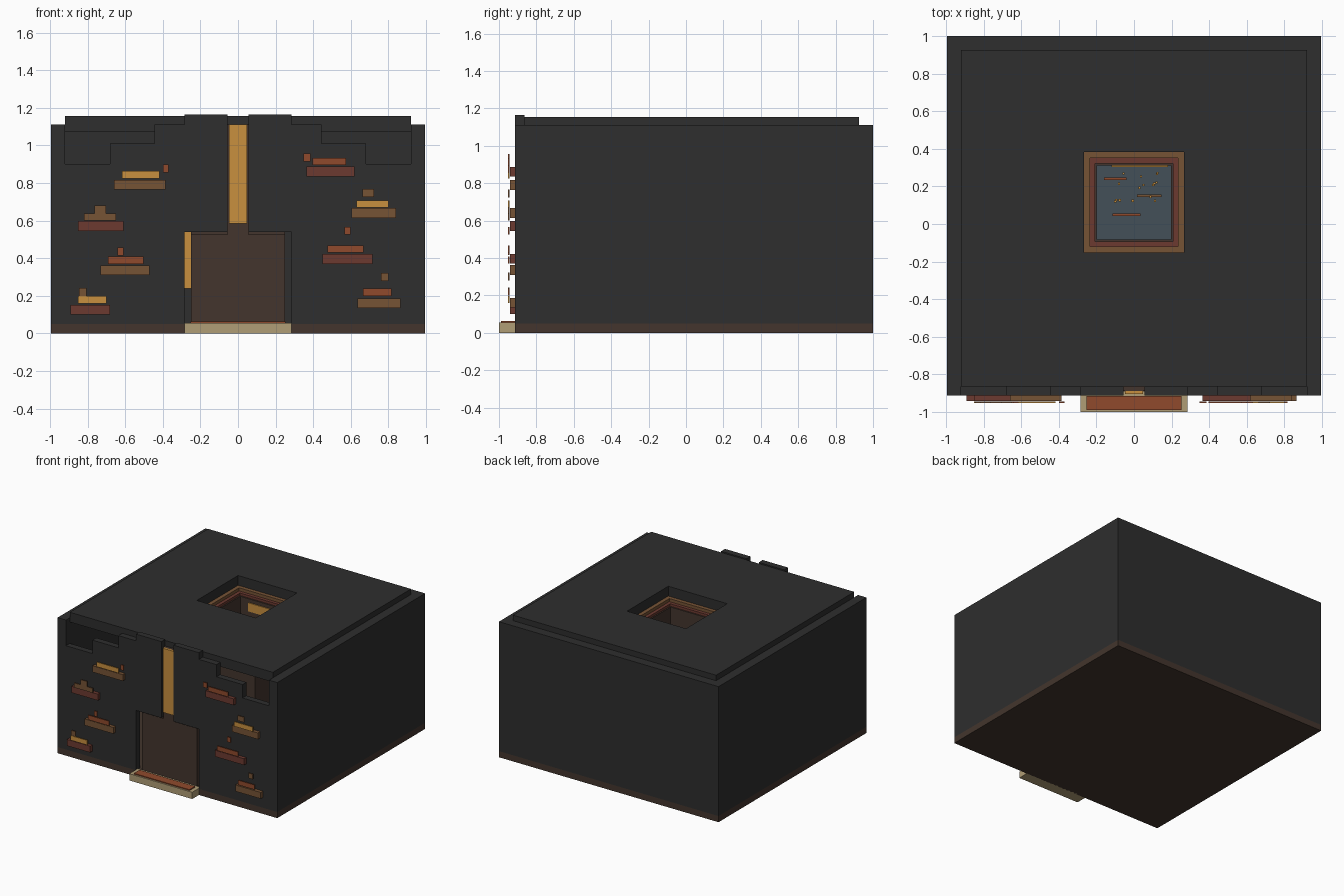
import bpy
import bmesh
import random

random.seed(4)
old = bpy.data.objects.get("Cube")
if old:
    bpy.data.objects.remove(old, do_unlink=True)


def material(name, hex_colour):
    """Flat material from an sRGB hex string, stored as linear values."""
    srgb = [int(hex_colour[i:i + 2], 16) / 255 for i in (0, 2, 4)]
    linear = [c / 12.92 if c < 0.04 else ((c + 0.055) / 1.055) ** 2.4 for c in srgb]
    mat = bpy.data.materials.new(name)
    mat.use_nodes = True
    mat.diffuse_color = (*linear, 1)
    mat.node_tree.nodes["Principled BSDF"].inputs["Base Color"].default_value = (*linear, 1)
    return mat


charcoal = material("charcoal", "2e2e2e")
umber = material("umber", "43352d")
amber = material("amber", "c8903f")
brick_red = material("brick_red", "6c3a30")
rust = material("rust", "904a2c")
timber = material("timber", "765335")
sandstone = material("sandstone", "b09d76")
slate_blue = material("slate_blue", "435058")


def finish(name, bm, mat, mirror=False):
    bmesh.ops.recalc_face_normals(bm, faces=bm.faces)
    mesh = bpy.data.meshes.new(name)
    bm.to_mesh(mesh)
    bm.free()
    mesh.materials.append(mat)
    obj = bpy.data.objects.new(name, mesh)
    bpy.context.collection.objects.link(obj)
    if mirror:
        obj.modifiers.new("mirror", "MIRROR").use_mirror_merge = False
    return obj


def add_box(bm, xs, ys, zs):
    cube = bmesh.ops.create_cube(bm, size=1)
    for v in cube["verts"]:
        for axis, (low, high) in enumerate((xs, ys, zs)):
            v.co[axis] = high if v.co[axis] > 0 else low


def box(name, xs, ys, zs, mat):
    bm = bmesh.new()
    add_box(bm, xs, ys, zs)
    return finish(name, bm, mat)


def extrude(name, corners, offset, mat, mirror=False):
    """Extrude a closed polygon of 3D corners along an offset."""
    bm = bmesh.new()
    face = bm.faces.new([bm.verts.new(c) for c in corners])
    moved = bmesh.ops.extrude_face_region(bm, geom=[face], use_keep_orig=True)
    new_verts = [g for g in moved["geom"] if isinstance(g, bmesh.types.BMVert)]
    bmesh.ops.translate(bm, verts=new_verts, vec=offset)
    return finish(name, bm, mat, mirror)


def ring(name, outer, inner, zs, mat):
    """Rectangular frame; outer and inner are (x0, x1, y0, y1)."""
    bm = bmesh.new()
    loops = []
    for rect, z in ((outer, zs[0]), (outer, zs[1]), (inner, zs[1]), (inner, zs[0])):
        x0, x1, y0, y1 = rect
        loops.append([bm.verts.new((x, y, z))
                      for x, y in ((x0, y0), (x1, y0), (x1, y1), (x0, y1))])
    for i in range(4):
        a, b = loops[i], loops[(i + 1) % 4]
        for j in range(4):
            k = (j + 1) % 4
            bm.faces.new((a[j], a[k], b[k], b[j]))
    return finish(name, bm, mat)


HALF = 0.995       # half width of the building
INNER = 0.92       # half width between the side walls
FRONT = -0.913     # front face
BEHIND = -0.863    # back of the front wall
BASE = 0.05        # top of the plinth
WALL_TOP = 1.11

# Plinth, and side and back walls as one U-shaped shell
box("plinth", (-HALF, HALF), (FRONT, 1), (0, BASE), umber)
shell = [(-HALF, BEHIND), (-HALF, 1), (HALF, 1), (HALF, BEHIND),
         (INNER, BEHIND), (INNER, 0.925), (-INNER, 0.925), (-INNER, BEHIND)]
extrude("outer_walls", [(x, y, BASE) for x, y in shell], (0, 0, WALL_TOP - BASE), charcoal)

# Front wall: stepped notches above, half a doorway and half a slot
facade = [(0.285, BASE), (HALF, BASE), (HALF, WALL_TOP), (INNER, WALL_TOP),
          (INNER, 0.9), (0.68, 0.9), (0.68, 1.01), (0.445, 1.01),
          (0.445, WALL_TOP), (0.285, WALL_TOP), (0.285, 1.165),
          (0.055, 1.165), (0.055, 0.54), (0.285, 0.54)]
extrude("front_wall", [(x, FRONT, z) for x, z in facade],
        (0, BEHIND - FRONT, 0), charcoal, mirror=True)


# Roof slab with its square skylight, frames and the shaft beneath
def square(r, centre=0.115):
    return (-r, r, centre - r, centre + r)


ring("roof", (-INNER, INNER, BEHIND, 0.925), square(0.267), (1.075, 1.155), charcoal)
ring("skylight_outer_frame", square(0.28), square(0.235), (1.04, 1.075), timber)
ring("skylight_inner_frame", square(0.24), square(0.208), (1.02, 1.05), brick_red)
ring("shaft_walls", square(0.25), square(0.197), (BASE, 1.03), umber)
box("shaft_pool", (-0.2, 0.2), (-0.085, 0.315), (BASE, 0.07), slate_blue)
box("shaft_light", (-0.12, 0.18), (0.304, 0.312), (0.93, 1), amber)
for i, (x, y, w, mat) in enumerate([(-0.1, 0.24, 0.06, rust),
                                    (0.08, 0.15, 0.065, timber),
                                    (-0.04, 0.05, 0.075, rust)]):
    box(f"pool_slat_{i}", (x - w, x + w), (y - 0.007, y + 0.007), (0.07, 0.085), mat)
sparks = bmesh.new()
for _ in range(16):
    x, y, z = (random.uniform(*r) for r in ((-0.15, 0.14), (0.1, 0.3), (0.1, 0.7)))
    add_box(sparks, (x, x + 0.012), (y, y + 0.012), (z, z + 0.012))
finish("sparks", sparks, amber)

# Doorway, glowing slot, step and mat
box("door", (-0.25, 0.25), (-0.888, BEHIND), (BASE, 0.525), umber)
box("slot_backing", (-0.055, 0.055), (-0.888, BEHIND), (0.525, WALL_TOP), umber)
box("slot_light", (-0.048, 0.048), (-0.905, -0.888), (0.585, WALL_TOP), amber)
box("inner_wall_hanging", (-0.5, -0.2), (0.91, 0.925), (0.24, 0.6), amber)
box("door_step", (-0.285, 0.285), (-1, -0.89), (0, 0.055), sandstone)
box("door_mat", (-0.252, 0.252), (-0.988, -0.915), (0.055, 0.063), rust)

# Brick clusters: a thick course, then a plate and a small chip in front
# each entry is centre x, width, bottom z
clusters = [
    ((-0.522, 0.275, 0.765, timber), (-0.517, 0.2, 0.825, amber), (-0.385, 0.03, 0.857, rust)),
    ((-0.73, 0.24, 0.545, brick_red), (-0.735, 0.17, 0.6, timber), (-0.732, 0.06, 0.638, timber)),
    ((-0.6, 0.26, 0.31, timber), (-0.597, 0.19, 0.37, rust), (-0.625, 0.03, 0.415, rust)),
    ((-0.785, 0.21, 0.1, brick_red), (-0.775, 0.15, 0.16, amber), (-0.825, 0.04, 0.2, timber)),
    ((0.492, 0.255, 0.835, brick_red), (0.485, 0.18, 0.895, rust), (0.367, 0.035, 0.915, rust)),
    ((0.722, 0.235, 0.615, timber), (0.715, 0.17, 0.67, amber), (0.692, 0.06, 0.725, timber)),
    ((0.582, 0.265, 0.37, brick_red), (0.572, 0.19, 0.43, rust), (0.582, 0.03, 0.525, rust)),
    ((0.75, 0.23, 0.135, timber), (0.74, 0.15, 0.2, rust), (0.78, 0.04, 0.28, timber)),
]
tiers = [("brick", -0.942, FRONT, 0.052),
         ("brick_plate", -0.952, -0.944, 0.038),
         ("brick_chip", -0.952, -0.944, 0.042)]
for i, cluster in enumerate(clusters):
    for (label, y0, y1, height), (x, width, z, mat) in zip(tiers, cluster):
        box(f"{label}_{i}", (x - width / 2, x + width / 2), (y0, y1), (z, z + height), mat)
